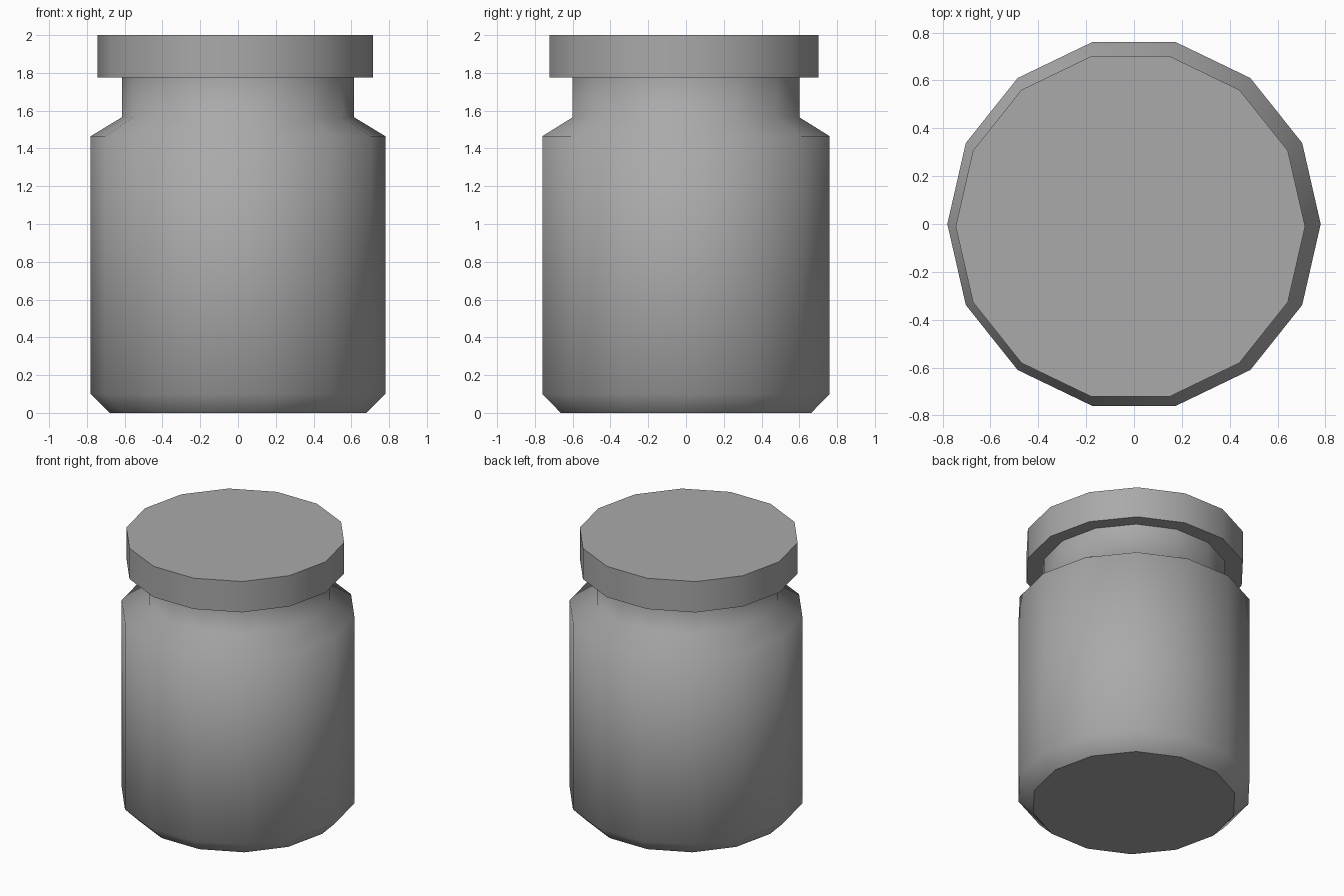
import bpy
import bmesh
from math import cos, sin, tau

SIDES = 14

cube = bpy.data.objects.get("Cube")
if cube:
    bpy.data.objects.remove(cube, do_unlink=True)

# One plain grey for the whole jar
grey = bpy.data.materials.new("plain_grey")
grey.use_nodes = True
colour = (0.4, 0.4, 0.4, 1)
grey.diffuse_color = colour
grey.node_tree.nodes["Principled BSDF"].inputs["Base Color"].default_value = colour


def turned(name, profile, centre=(0, 0)):
    """Turn a (radius, height) profile, smooth round the wall, with flat sharp-edged caps."""
    bm = bmesh.new()
    rings = [[bm.verts.new((r * cos(tau * i / SIDES), r * sin(tau * i / SIDES), z))
              for i in range(SIDES)] for r, z in profile]
    for low, high in zip(rings, rings[1:]):
        for i in range(SIDES):
            j = (i + 1) % SIDES
            bm.faces.new((low[i], low[j], high[j], high[i])).smooth = True
    for cap in (bm.faces.new(rings[0][::-1]), bm.faces.new(rings[-1])):
        for edge in cap.edges:
            edge.smooth = False
    mesh = bpy.data.meshes.new(name)
    bm.to_mesh(mesh)
    bm.free()
    mesh.materials.append(grey)
    obj = bpy.data.objects.new(name, mesh)
    obj.location = (*centre, 0)
    bpy.context.collection.objects.link(obj)
    return obj


# Body with bevelled foot, sloping shoulder and straight neck
turned("jar_body", [(0.68, 0), (0.78, 0.1), (0.78, 1.465), (0.615, 1.565), (0.615, 1.79)])

# Lid, sitting slightly off centre
turned("jar_lid", [(0.73, 1.775), (0.73, 2)], centre=(-0.015, -0.01))
